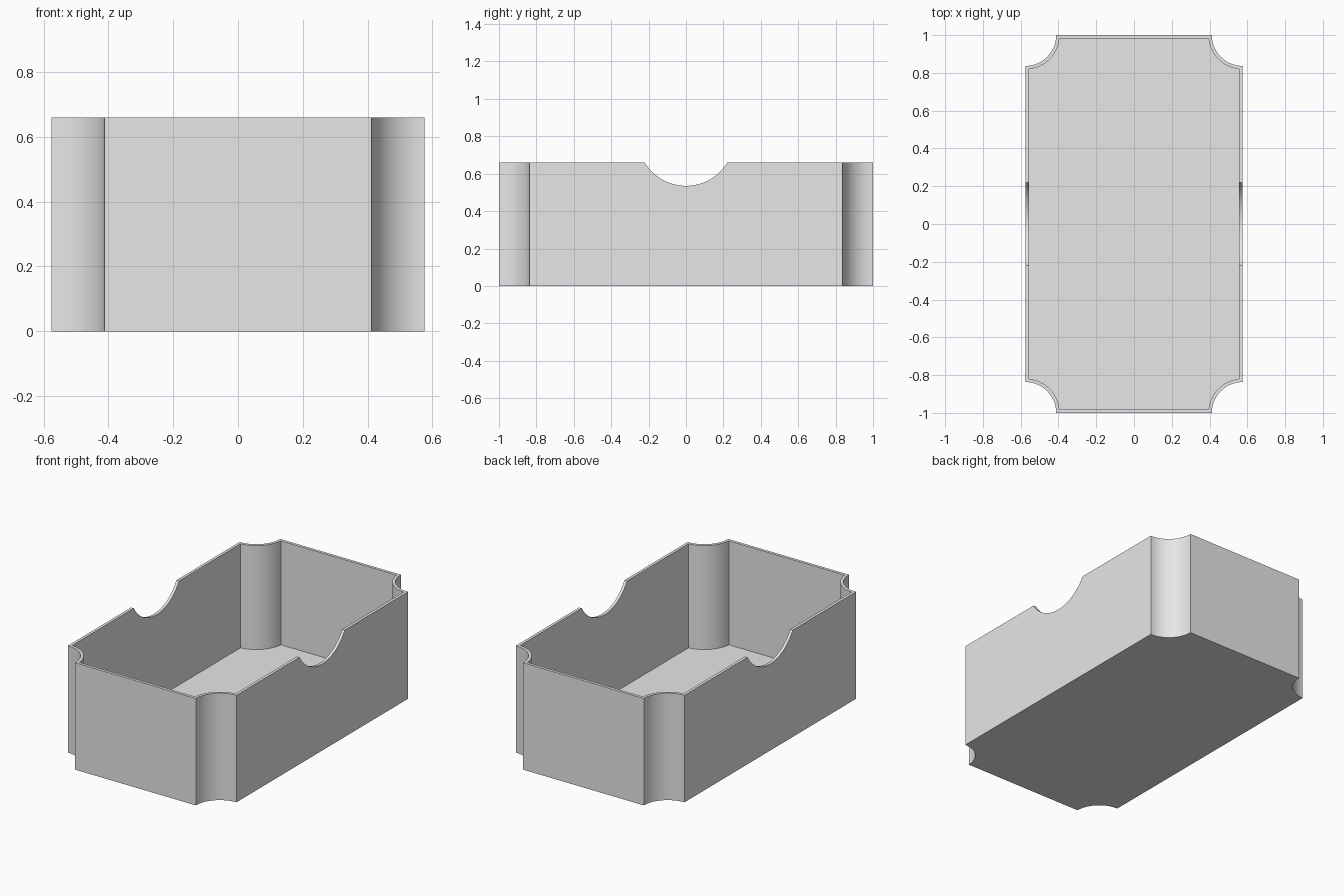
import bpy
import bmesh
from math import cos, sin, asin, pi

HALF_X, HALF_Y, HEIGHT = 0.575, 1.0, 0.66
WALL = 0.018
CORNER_R = 0.163
NOTCH_R, NOTCH_Z = 0.2575, 0.7925
ARC_STEPS = 24

cube = bpy.data.objects.get("Cube")
if cube:
    bpy.data.objects.remove(cube, do_unlink=True)

grey = bpy.data.materials.new("light grey")
grey.use_nodes = True
colour = (0.8, 0.8, 0.8, 1)
grey.diffuse_color = colour
grey.node_tree.nodes["Principled BSDF"].inputs["Base Color"].default_value = colour


def scooped_outline(inset):
    """Rectangle with a concave scoop in each corner, moved inward by inset."""
    radius = CORNER_R + inset
    trim = asin(inset / radius)
    quarter = []
    for i in range(ARC_STEPS + 1):
        a = trim + (pi / 2 - 2 * trim) * i / ARC_STEPS
        quarter.append((HALF_X - radius * sin(a), HALF_Y - radius * cos(a)))
    points = []
    for sx, sy in ((1, 1), (-1, 1), (-1, -1), (1, -1)):
        arc = [(sx * x, sy * y) for x, y in quarter]
        points += arc if sx * sy > 0 else arc[::-1]
    return points


def prism(name, outline, bottom, top):
    """Solid made by raising an outline from bottom to top."""
    bm = bmesh.new()
    base = bm.faces.new([bm.verts.new((x, y, bottom)) for x, y in outline])
    raised = bmesh.ops.extrude_face_region(bm, geom=[base])["geom"]
    verts = [v for v in raised if isinstance(v, bmesh.types.BMVert)]
    bmesh.ops.translate(bm, verts=verts, vec=(0, 0, top - bottom))
    bmesh.ops.recalc_face_normals(bm, faces=bm.faces)
    mesh = bpy.data.meshes.new(name)
    bm.to_mesh(mesh)
    bm.free()
    mesh.materials.append(grey)
    obj = bpy.data.objects.new(name, mesh)
    bpy.context.collection.objects.link(obj)
    return obj


# Outer body of the tray, and the cavity that leaves thin walls and a floor
tray = prism("open_tray", scooped_outline(0), 0, HEIGHT)
cavity = prism("cavity_cutter", scooped_outline(WALL), WALL, HEIGHT + 0.2)

# Round bar across the tray that cuts a finger notch in both long walls
bpy.ops.mesh.primitive_cylinder_add(vertices=96, radius=NOTCH_R, depth=2,
                                    location=(0, 0, NOTCH_Z), rotation=(0, pi / 2, 0))
notch = bpy.context.object
notch.name = "finger_notch_cutter"
notch.data.materials.append(grey)

for obj in bpy.context.selected_objects:
    obj.select_set(False)
bpy.context.view_layer.objects.active = tray
tray.select_set(True)
for cutter in (cavity, notch):
    cut = tray.modifiers.new(cutter.name, "BOOLEAN")
    cut.operation = "DIFFERENCE"
    cut.solver = "EXACT"
    cut.object = cutter
    bpy.ops.object.modifier_apply(modifier=cut.name)
    bpy.data.objects.remove(cutter, do_unlink=True)

# Smooth scoops and notches, crisp rims and corners
bpy.ops.object.shade_smooth_by_angle(angle=pi / 6)
